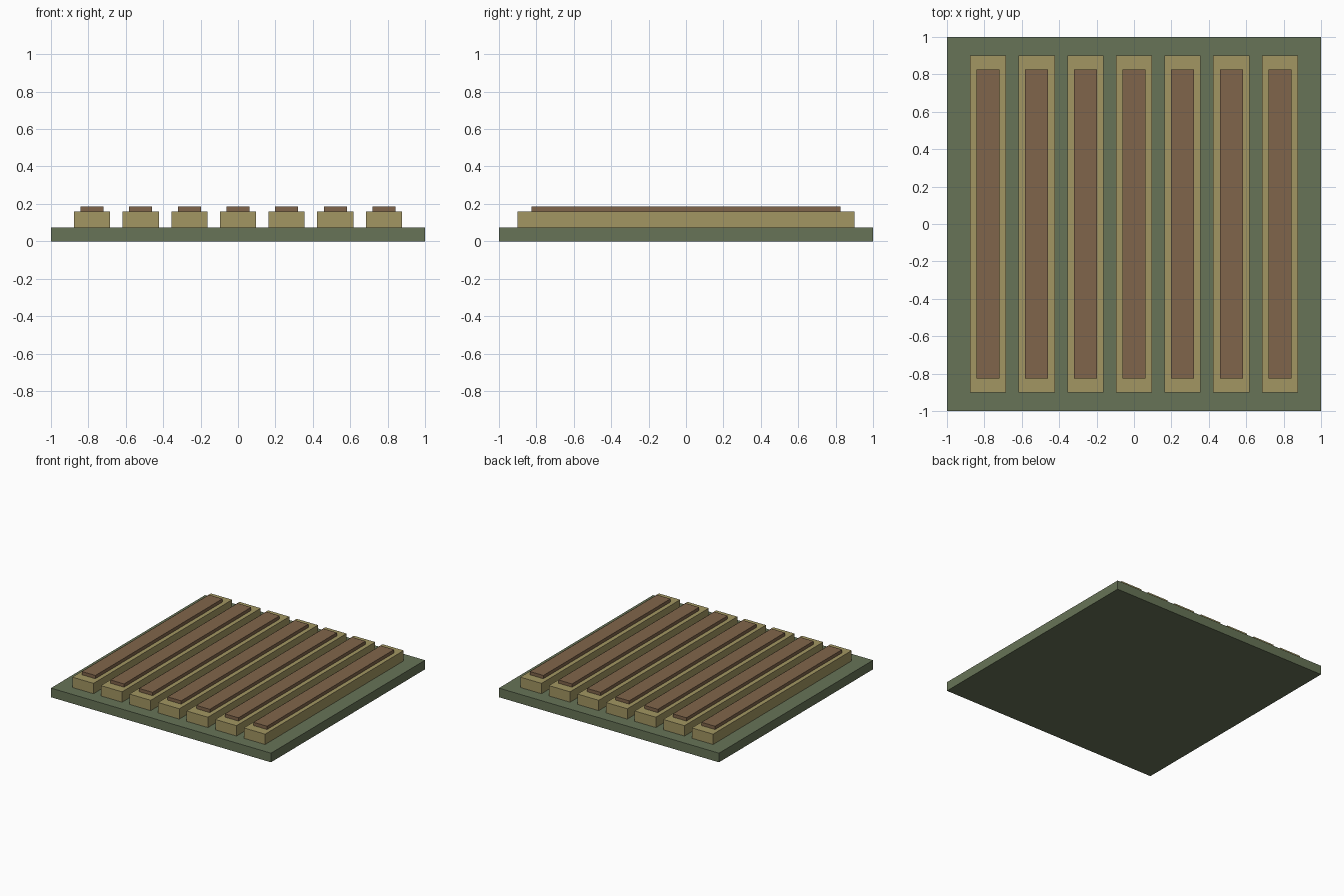
import bpy

if "Cube" in bpy.data.objects:
    bpy.data.objects.remove(bpy.data.objects["Cube"])


def material(name, rgb):
    m = bpy.data.materials.new(name)
    m.diffuse_color = (*rgb, 1.0)
    m.use_nodes = True
    m.node_tree.nodes["Principled BSDF"].inputs["Base Color"].default_value = m.diffuse_color
    return m


def box(name, x, width, depth, z0, z1, mat):
    bpy.ops.mesh.primitive_cube_add(size=1, location=(x, 0, (z0 + z1) / 2))
    ob = bpy.context.object
    ob.name = name
    ob.scale = (width, depth, z1 - z0)
    bpy.ops.object.transform_apply(location=False, rotation=False, scale=True)
    ob.data.materials.append(mat)


green = material("grass_green", (0.136, 0.174, 0.095))
tan = material("dry_soil", (0.361, 0.305, 0.122))
brown = material("dark_soil", (0.216, 0.130, 0.069))

COUNT, SPACING = 7, 0.26
BASE_TOP, ROW_TOP, CAP_TOP = 0.075, 0.16, 0.187

# Ground slab
box("base_slab", 0, 2.0, 2.0, 0, BASE_TOP, green)

# Raised rows, each with a narrower strip on top
for i in range(COUNT):
    x = (i - (COUNT - 1) / 2) * SPACING
    box(f"raised_row_{i + 1}", x, 0.193, 1.80, BASE_TOP, ROW_TOP, tan)
    box(f"top_strip_{i + 1}", x, 0.123, 1.65, ROW_TOP, CAP_TOP, brown)
